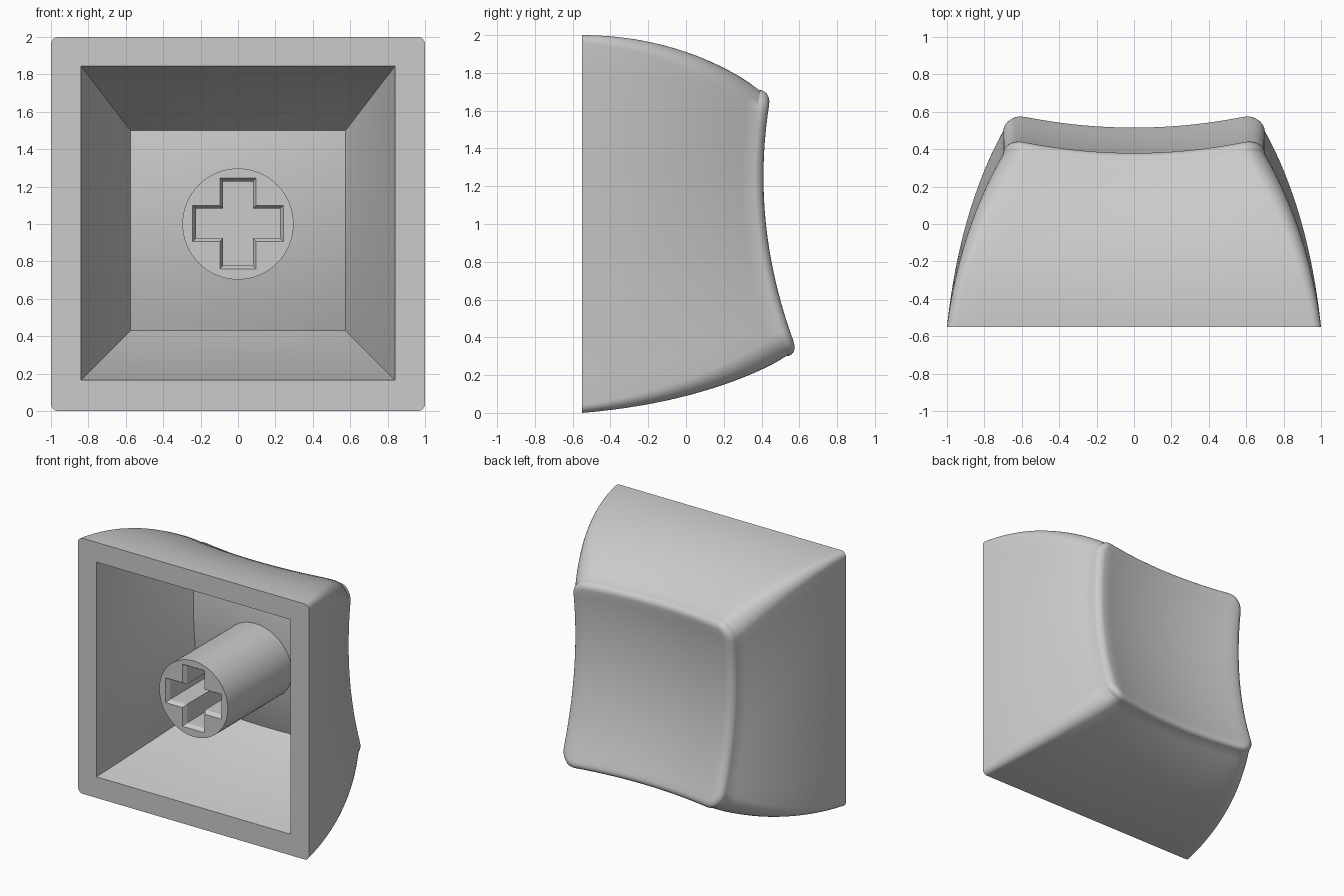
import bpy, bmesh
from math import sin, cos, pi, radians

cube = bpy.data.objects.get("Cube")
if cube:
    bpy.data.objects.remove(cube)

FRONT = -0.55    # plane of the open side
FILLET = 0.06    # rounding of the dish rim

grey = bpy.data.materials.new("light_grey_plastic")
grey.use_nodes = True
grey.diffuse_color = (0.6, 0.6, 0.6, 1)
grey.node_tree.nodes["Principled BSDF"].inputs["Base Color"].default_value = (0.6, 0.6, 0.6, 1)


def dish(x, z):
    """Depth of the scooped face, curved in both directions."""
    return 0.345 + 0.21 * (z - 1.25) ** 2 + 0.065 * min(1, (x / 0.62) ** 2)


def outline(hx, z0, z1, r, seg, side=16):
    """Rectangle in x and z with rounded corners and subdivided sides."""
    corners = [(hx - r, z1 - r), (r - hx, z1 - r), (r - hx, z0 + r), (hx - r, z0 + r)]
    arcs = [[(cx + r * cos((q + k / max(seg, 1)) * pi / 2),
              cz + r * sin((q + k / max(seg, 1)) * pi / 2)) for k in range(seg + 1)]
            for q, (cx, cz) in enumerate(corners)]
    pts = []
    for q, arc in enumerate(arcs):
        (ax, az), (bx, bz) = arc[-1], arcs[(q + 1) % 4][0]
        pts += arc
        pts += [(ax + (bx - ax) * i / side, az + (bz - az) * i / side) for i in range(1, side)]
    return pts


def loft(bm, rings):
    """Join rings of points with quads; return the first and last vertex rings."""
    loops = [[bm.verts.new(p) for p in ring] for ring in rings]
    for a, b in zip(loops, loops[1:]):
        for i in range(len(a)):
            j = (i + 1) % len(a)
            bm.faces.new((a[i], a[j], b[j], b[i]))
    return loops[0], loops[-1]


def fill_between(bm, *loops):
    edges = [bm.edges.get((l[i - 1], l[i])) for l in loops for i in range(len(l))]
    bmesh.ops.triangle_fill(bm, edges=edges, use_beauty=True)


def shrink(pts, depth, steps=14):
    """Rings closing towards the middle while following a depth function."""
    mx = sum(p[0] for p in pts) / len(pts)
    mz = (min(p[1] for p in pts) + max(p[1] for p in pts)) / 2
    rings = []
    for k in range(1, steps):
        f = 1 - k / steps
        ring = [(mx + (x - mx) * f, mz + (z - mz) * f) for x, z in pts]
        rings.append([(x, depth(x, z), z) for x, z in ring])
    return rings


def finish(bm, name):
    bmesh.ops.recalc_face_normals(bm, faces=bm.faces)
    mesh = bpy.data.meshes.new(name)
    bm.to_mesh(mesh)
    bm.free()
    mesh.materials.append(grey)
    obj = bpy.data.objects.new(name, mesh)
    bpy.context.collection.objects.link(obj)
    bpy.ops.object.select_all(action='DESELECT')
    obj.select_set(True)
    bpy.context.view_layer.objects.active = obj
    bpy.ops.object.shade_smooth_by_angle(angle=radians(30))
    return obj


# Cap shell: bulging outer walls
bm = bmesh.new()
rings = []
for k in range(17):
    s = k / 16
    pts = outline(1 - 0.13 * s - 0.17 * s * s, 0.10 * s + 0.20 * s * s,
                  2 - 0.29 * s * s, 0.04 + 0.09 * s, 8)
    rings.append([(x, FRONT + s * (dish(x, z) - FILLET - FRONT), z) for x, z in pts])

# Cap shell: rounded rim and scooped face
for k in range(1, 7):
    a = k / 6 * pi / 2
    inset = FILLET * (1 - cos(a))
    pts = outline(0.70 - inset, 0.30 + inset, 1.71 - inset, 0.13 - inset, 8)
    rings.append([(x, dish(x, z) - FILLET * (1 - sin(a)), z) for x, z in pts])
rings += shrink(pts, dish)
outer_edge, centre = loft(bm, rings)
bm.faces.new(centre)


# Cap shell: tapered hollow with a floor that follows the scoop
def floor(x, z):
    return dish(x, z) - 0.13


rings = []
for k in range(11):
    s = k / 10
    bow = 0.7 * s + 0.3 * s * s
    pts = outline(0.84 - 0.265 * bow, 0.165 + 0.265 * bow, 1.845 - 0.345 * bow, 0, 0)
    rings.append([(x, FRONT + s * (floor(x, z) - FRONT), z) for x, z in pts])
rings += shrink(pts, floor)
inner_edge, centre = loft(bm, rings)
bm.faces.new(centre)
fill_between(bm, outer_edge, inner_edge)
finish(bm, "cap_shell")


# Stem: round post with a chamfered cross socket
def circle(y, r=0.297, n=64):
    return [(r * cos(2 * pi * i / n), y, 1 + r * sin(2 * pi * i / n)) for i in range(n)]


def cross(y, inset):
    arm, half = 0.243 - inset, 0.097 - inset
    quarter = [(arm, -half), (arm, half), (half, half)]
    pts = []
    for _ in range(4):
        pts += quarter
        quarter = [(-v, u) for u, v in quarter]
    return [(u, y, 1.003 + v) for u, v in pts]


bm = bmesh.new()
post_front, post_back = loft(bm, [circle(FRONT), circle(0.3)])
bm.faces.new(post_back)
socket_front, socket_back = loft(bm, [cross(FRONT, 0), cross(FRONT + 0.03, 0.018), cross(0.1, 0.018)])
bm.faces.new(socket_back)
fill_between(bm, post_front, socket_front)
finish(bm, "stem")
